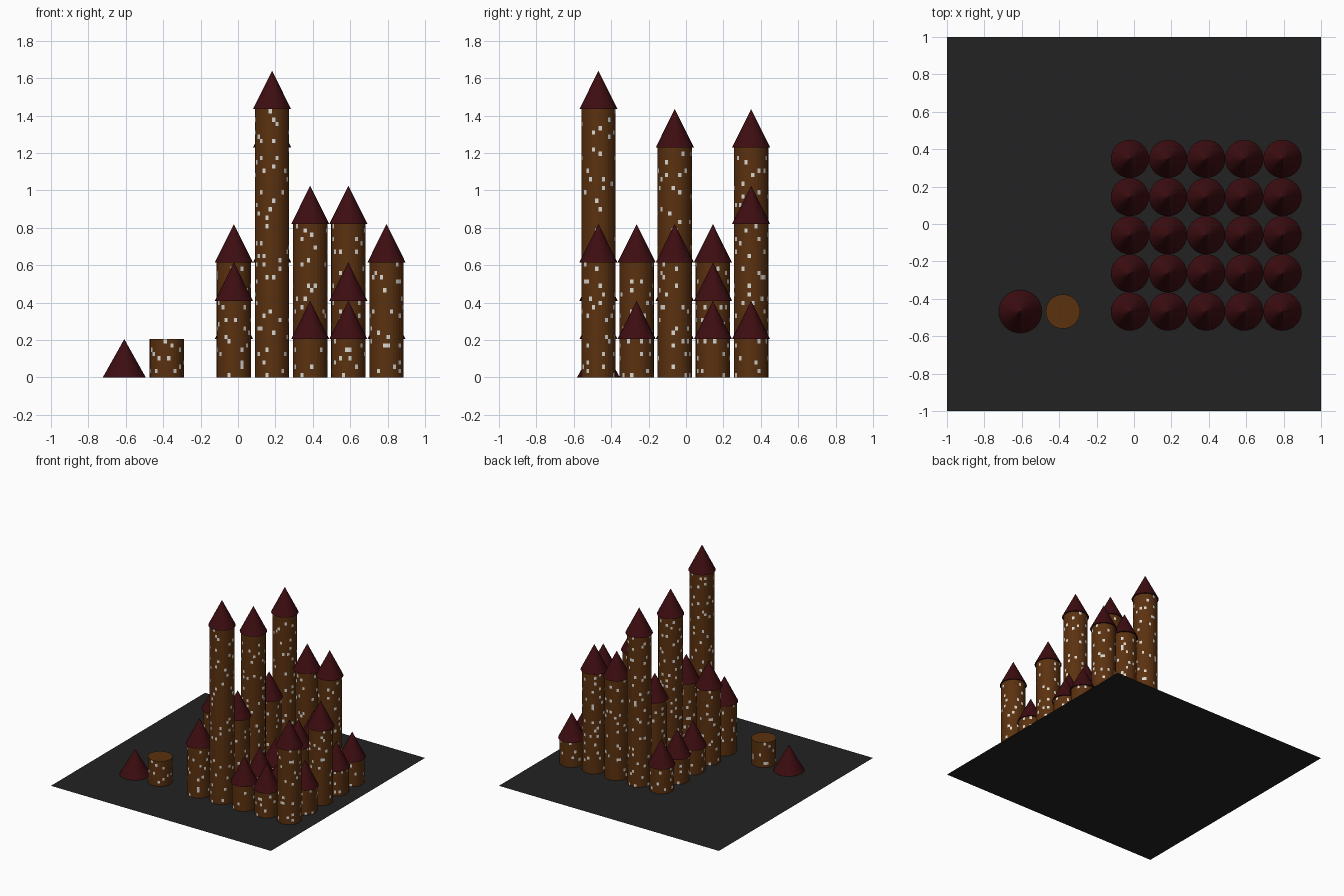
import bpy, bmesh, math, random

if "Cube" in bpy.data.objects:
    bpy.data.objects.remove(bpy.data.objects["Cube"])

random.seed(4)
SIDES = 32          # facets around every tower
FLOOR = 0.205       # height of one storey
ROWS = 9            # wall panels per storey
WALL_R, ROOF_R = 0.092, 0.102


def material(name, rgb):
    m = bpy.data.materials.new(name)
    m.diffuse_color = (*rgb, 1)
    m.use_nodes = True
    m.node_tree.nodes["Principled BSDF"].inputs["Base Color"].default_value = m.diffuse_color
    return m


GROUND = material("charcoal ground", (0.016, 0.016, 0.016))
WALL = material("brown wall", (0.105, 0.031, 0.0048))
GLASS = material("pale window", (0.72, 0.70, 0.66))
ROOF = material("maroon roof", (0.047, 0.004, 0.0055))


def finish(name, bm, mats, location):
    mesh = bpy.data.meshes.new(name)
    bmesh.ops.recalc_face_normals(bm, faces=bm.faces)
    bm.to_mesh(mesh)
    bm.free()
    for m in mats:
        mesh.materials.append(m)
    ob = bpy.data.objects.new(name, mesh)
    ob.location = location
    bpy.context.collection.objects.link(ob)


def tower_wall(name, x, y, floors):
    """Panelled tube with one scattered window in most 4 x 3 panel blocks."""
    rows = floors * ROWS
    windows = set()
    for a in range(0, SIDES, 4):
        for b in range(0, rows, 3):
            if random.random() < 0.82:
                windows.add((a + random.randrange(4), b + random.randrange(3)))
    bm = bmesh.new()
    rings = []
    for r in range(rows + 1):
        z = r * FLOOR / ROWS
        rings.append([bm.verts.new((WALL_R * math.cos(math.tau * s / SIDES),
                                    WALL_R * math.sin(math.tau * s / SIDES), z))
                      for s in range(SIDES)])
    for r in range(rows):
        for s in range(SIDES):
            t = (s + 1) % SIDES
            f = bm.faces.new((rings[r][s], rings[r][t], rings[r + 1][t], rings[r + 1][s]))
            f.material_index = int((s, r) in windows)
    bm.faces.new(rings[-1])
    finish(name, bm, (WALL, GLASS), (x, y, 0))


def cone_roof(name, x, y, z, radius, capped=True):
    bm = bmesh.new()
    bmesh.ops.create_cone(bm, cap_ends=capped, cap_tris=False, segments=SIDES,
                          radius1=radius, radius2=0, depth=FLOOR)
    bmesh.ops.remove_doubles(bm, verts=bm.verts, dist=1e-5)
    finish(name, bm, (ROOF,), (x, y, z + FLOOR / 2))


# Ground sheet
bm = bmesh.new()
bmesh.ops.create_grid(bm, x_segments=1, y_segments=1, size=1)
finish("ground", bm, (GROUND,), (0, 0, 0))

# Block of towers: storeys per tower, front row first
STOREYS = ["27113", "33111", "16123", "13121", "16441"]
for j, row in enumerate(STOREYS):
    for i, n in enumerate(row):
        x, y = -0.022 + 0.204 * i, -0.468 + 0.204 * j
        tower_wall(f"tower_wall_{j}_{i}", x, y, int(n))
        cone_roof(f"tower_roof_{j}_{i}", x, y, int(n) * FLOOR, ROOF_R)

# Spare roof and spare wall section standing beside the block
cone_roof("spare_roof", -0.608, -0.468, 0, 0.115, capped=False)
tower_wall("spare_wall", -0.38, -0.468, 1)
